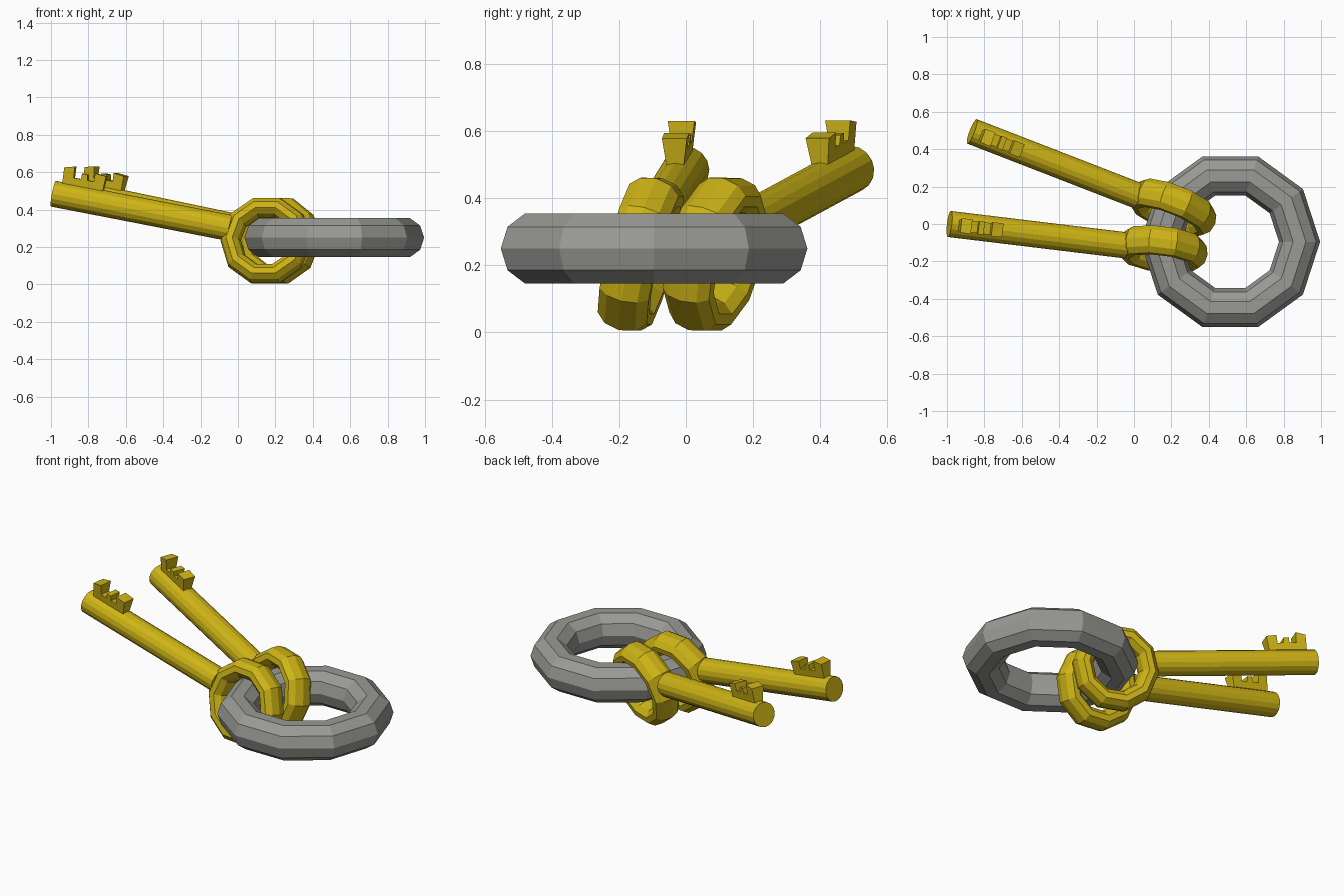
import bpy, bmesh, math
from mathutils import Matrix, Vector

if "Cube" in bpy.data.objects:
    bpy.data.objects.remove(bpy.data.objects["Cube"])


def material(name, rgb):
    m = bpy.data.materials.new(name)
    m.diffuse_color = (*rgb, 1)
    m.use_nodes = True
    m.node_tree.nodes["Principled BSDF"].inputs["Base Color"].default_value = m.diffuse_color
    return m


gold = material("gold", (0.62, 0.46, 0.008))
steel = material("steel_grey", (0.32, 0.32, 0.30))


def finish(name, bm, mat, matrix):
    bmesh.ops.recalc_face_normals(bm, faces=bm.faces)
    me = bpy.data.meshes.new(name)
    bm.to_mesh(me)
    bm.free()
    me.materials.append(mat)
    ob = bpy.data.objects.new(name, me)
    ob.matrix_world = matrix
    bpy.context.collection.objects.link(ob)
    return ob


def ring(name, major, radial, axial, mat, matrix, n=10):
    """Faceted ring around local z with an oval cross-section."""
    bm = bmesh.new()
    rows = []
    for i in range(n):
        a = 2 * math.pi * i / n
        row = []
        for j in range(n):
            b = 2 * math.pi * j / n
            r = major + radial * math.cos(b)
            row.append(bm.verts.new((r * math.cos(a), r * math.sin(a), axial * math.sin(b))))
        rows.append(row)
    for i in range(n):
        p, q = rows[i], rows[(i + 1) % n]
        for j in range(n):
            k = (j + 1) % n
            bm.faces.new((p[j], q[j], q[k], p[k]))
    return finish(name, bm, mat, matrix)


def key(label, center, yaw, tip, root):
    # bow: leaning ring that loops around the big ring
    turn = Matrix.Rotation(math.radians(yaw), 4, 'Z') @ Matrix.Rotation(math.radians(-14), 4, 'X')
    ring(label + "_bow", 0.19, 0.055, 0.08, gold,
         Matrix.Translation(center) @ turn @ Matrix.Rotation(math.pi / 2, 4, 'X'))

    # local frame at the tip: x runs toward the bow, z is up
    tip, root = Vector(tip), Vector(root)
    ax = (root - tip).normalized()
    ay = Vector((0, 0, 1)).cross(ax).normalized()
    az = ax.cross(ay)
    frame = Matrix.Translation(tip) @ Matrix((ax, ay, az)).transposed().to_4x4()
    length = (root - tip).length + 0.02

    # shaft
    bm = bmesh.new()
    bmesh.ops.create_cone(bm, cap_ends=True, segments=16, radius1=0.07, radius2=0.07, depth=length,
                          matrix=Matrix.Translation((length / 2, 0, 0)) @ Matrix.Rotation(math.pi / 2, 4, 'Y'))
    finish(label + "_shaft", bm, gold, frame)

    # teeth: stepped side profile, slightly wider at the top
    outline = [(0.04, 0.05), (0.035, 0.15), (0.09, 0.165), (0.095, 0.105), (0.135, 0.105),
               (0.135, 0.135), (0.165, 0.135), (0.17, 0.105), (0.205, 0.105),
               (0.205, 0.15), (0.265, 0.145), (0.26, 0.05)]
    bm = bmesh.new()
    sides = []
    for s in (-1, 1):
        vs = [bm.verts.new((x, s * (0.024 + 0.14 * (z - 0.05)), z)) for x, z in outline]
        bm.faces.new(vs)
        sides.append(vs)
    n = len(outline)
    for i in range(n):
        j = (i + 1) % n
        bm.faces.new((sides[0][i], sides[0][j], sides[1][j], sides[1][i]))
    finish(label + "_teeth", bm, gold, frame)


# big split-free ring lying flat
ring("key_ring", 0.37, 0.11, 0.11, steel, Matrix.Translation((0.515, -0.095, 0.25)))

# two keys hanging on the ring
key("front_key", (0.15, -0.135, 0.233), -7, (-0.987, 0.0, 0.485), (-0.06, -0.112, 0.305))
key("back_key", (0.205, 0.087, 0.233), -21, (-0.866, 0.495, 0.487), (0.003, 0.158, 0.305))
